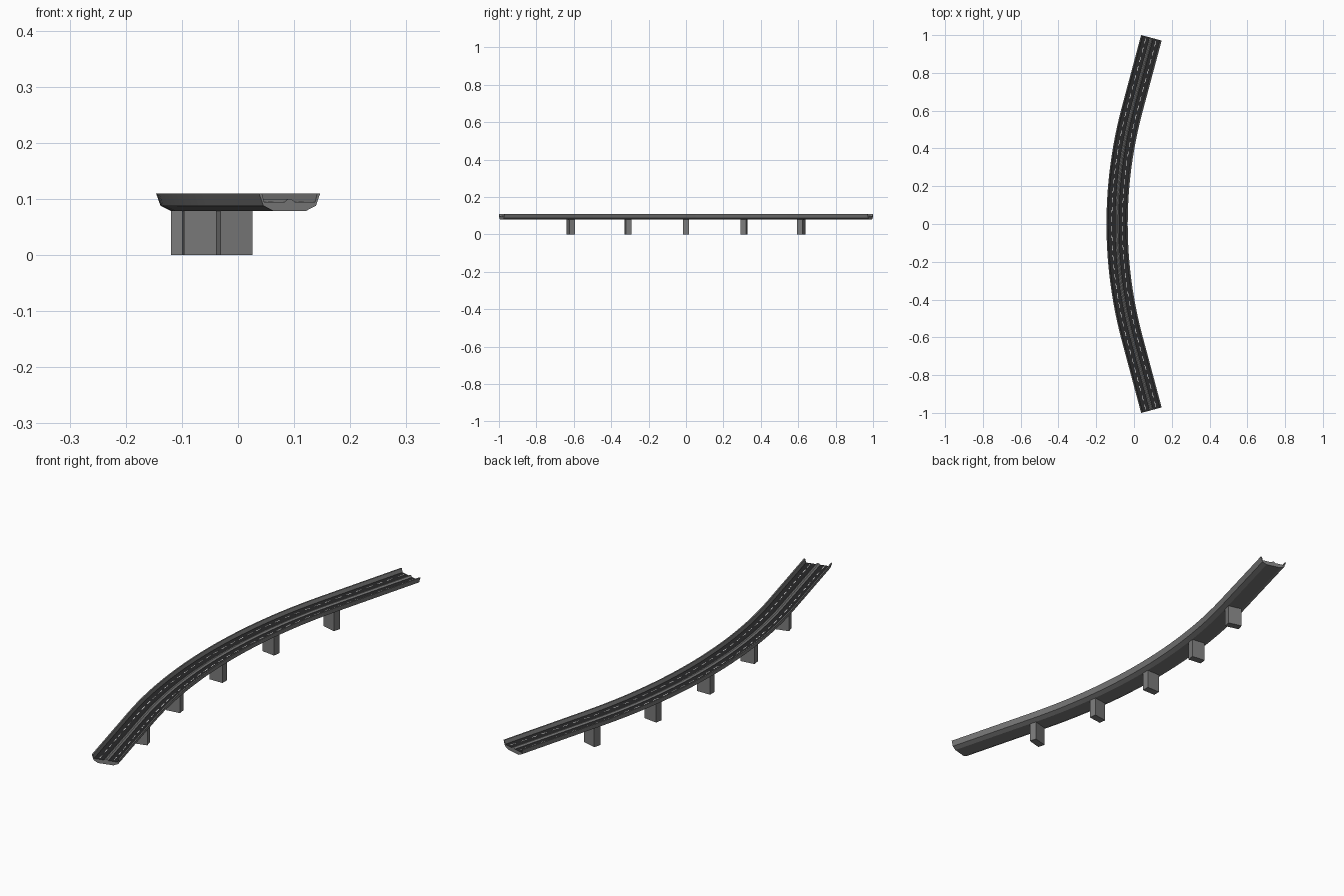
import bpy, bmesh, math
from mathutils import Vector, Matrix

cube = bpy.data.objects.get("Cube")
if cube:
    bpy.data.objects.remove(cube)


def material(name, rgb):
    m = bpy.data.materials.new(name)
    m.use_nodes = True
    m.diffuse_color = (*rgb, 1)
    m.node_tree.nodes["Principled BSDF"].inputs["Base Color"].default_value = (*rgb, 1)
    return m


concrete = material("concrete", (0.2, 0.2, 0.2))
asphalt = material("asphalt", (0.022, 0.022, 0.023))
paint = material("white_paint", (0.8, 0.8, 0.8))

# Path: a circular bend with a straight run at each end
RADIUS = 2.338
BEND = math.radians(15)
ARC = RADIUS * BEND
HALF = ARC + 0.394
MID_X = -0.0896
ROAD_Z = 0.095


def path_angle(s):
    return max(-BEND, min(BEND, s / RADIUS))


def on_path(s, u, z):
    """Point at distance s along the path, u across it, at height z."""
    a = path_angle(s)
    extra = s - a * RADIUS
    x = MID_X + RADIUS * (1 - math.cos(a)) + extra * math.sin(a)
    y = RADIUS * math.sin(a) + extra * math.cos(a)
    return Vector((x + u * math.cos(a), y - u * math.sin(a), z))


def finish(name, bm, mats):
    bmesh.ops.recalc_face_normals(bm, faces=bm.faces)
    me = bpy.data.meshes.new(name)
    bm.to_mesh(me)
    bm.free()
    for m in mats:
        me.materials.append(m)
    ob = bpy.data.objects.new(name, me)
    bpy.context.collection.objects.link(ob)
    return ob


def sweep(bm, profile, stations):
    """Closed cross-section swept along the path, with capped ends."""
    rings = [[bm.verts.new(on_path(s, u, z)) for u, z in profile] for s in stations]
    n = len(profile)
    for a, b in zip(rings, rings[1:]):
        for i in range(n):
            j = (i + 1) % n
            bm.faces.new((a[i], a[j], b[j], b[i]))
    bm.faces.new(rings[0])
    bm.faces.new(rings[-1])


STEPS = 24
stations = [-HALF] + [ARC * (2 * i / STEPS - 1) for i in range(STEPS + 1)] + [HALF]

# Deck: trough girder, parapets, carriageways and median barrier in one section
half = [(0.0305, 0.079), (0.0485, 0.088), (0.0564, 0.11), (0.051, 0.11),
        (0.047, ROAD_Z), (0.009, ROAD_Z), (0.003, 0.1)]
bm = bmesh.new()
sweep(bm, half + [(-u, z) for u, z in reversed(half)], stations)
bm.normal_update()
for f in bm.faces:
    if all(abs(v.co.z - ROAD_Z) < 1e-4 for v in f.verts):
        f.material_index = 1
finish("bridge_deck", bm, [concrete, asphalt])

# Dashed lane lines, one per carriageway
DASHES = 40
pitch = 2 * HALF / DASHES
for side, name in ((-1, "right_lane_dashes"), (1, "left_lane_dashes")):
    bm = bmesh.new()
    u = side * 0.028
    w = 0.0014
    section = [(u - w, ROAD_Z), (u + w, ROAD_Z),
               (u + w, ROAD_Z + 0.0005), (u - w, ROAD_Z + 0.0005)]
    for i in range(DASHES):
        s = -HALF + (i + 0.5) * pitch
        sweep(bm, section, [s - pitch * 0.28, s + pitch * 0.28])
    finish(name, bm, [paint])

# Piers, turned to follow the bend
for k in range(-2, 3):
    s = k * 0.312
    bm = bmesh.new()
    bmesh.ops.create_cube(bm, size=1)
    bm.transform(Matrix.Translation(on_path(s, 0, 0.04))
                 @ Matrix.Rotation(-path_angle(s), 4, 'Z')
                 @ Matrix.Diagonal((0.059, 0.03, 0.08, 1)))
    finish(f"pier_{k + 3}", bm, [concrete])
